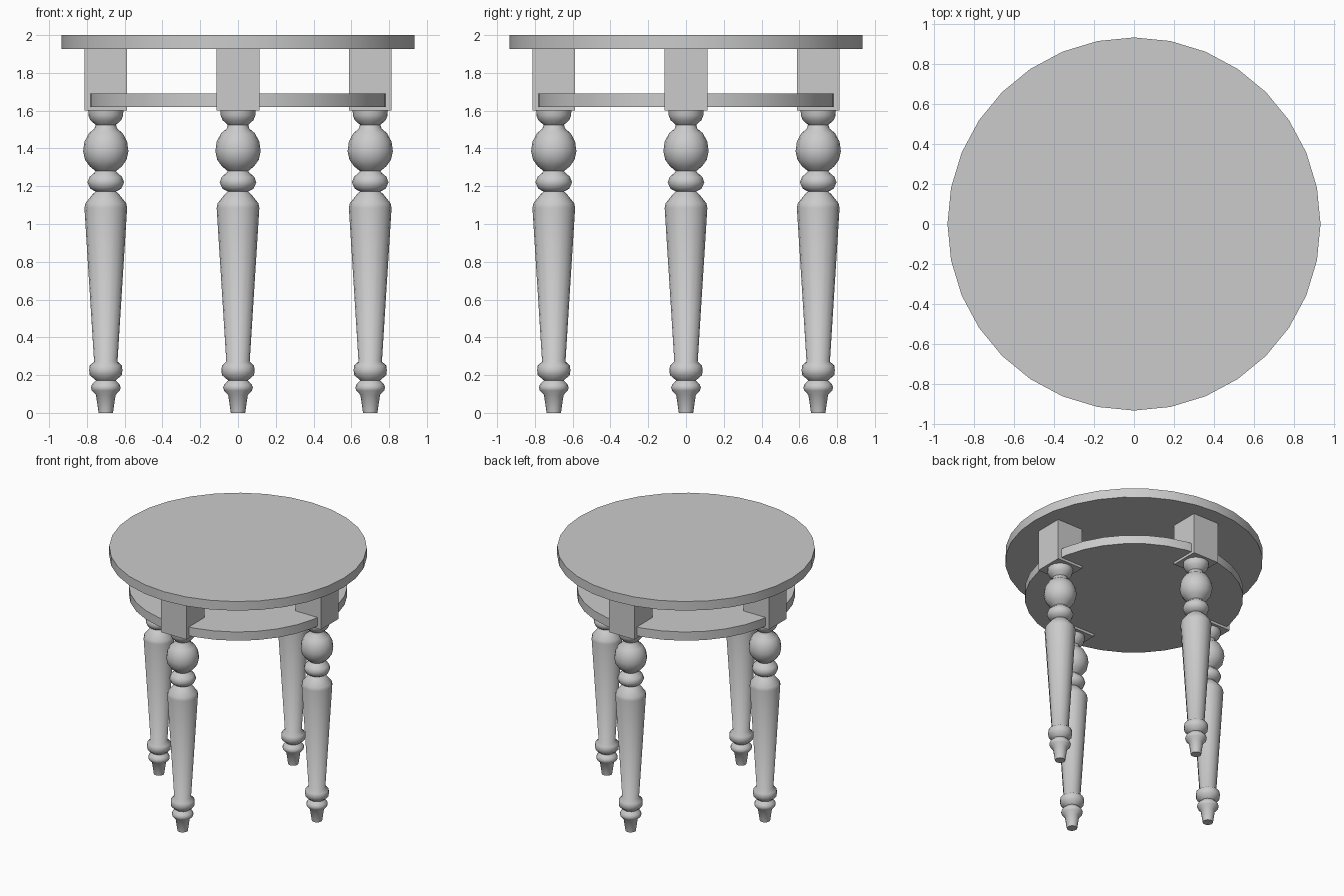
import bpy, bmesh, math

if "Cube" in bpy.data.objects:
    bpy.data.objects.remove(bpy.data.objects["Cube"])

# Turned leg profile: (radius, height)
PROFILE = [
    (0.038, 0.0), (0.052, 0.095), (0.074, 0.118), (0.079, 0.135), (0.072, 0.152),
    (0.052, 0.172), (0.085, 0.2), (0.088, 0.225), (0.085, 0.25), (0.062, 0.272),
    (0.113, 1.085), (0.108, 1.11), (0.072, 1.155), (0.054, 1.172), (0.082, 1.187),
    (0.097, 1.22), (0.086, 1.25), (0.062, 1.27), (0.054, 1.28), (0.085, 1.305),
    (0.11, 1.34), (0.12, 1.385), (0.113, 1.435), (0.09, 1.48), (0.06, 1.505),
    (0.054, 1.525), (0.082, 1.55), (0.092, 1.575), (0.093, 1.605)]


def smooth(obj, angle):
    bpy.ops.object.select_all(action='DESELECT')
    obj.select_set(True)
    bpy.context.view_layer.objects.active = obj
    bpy.ops.object.shade_smooth_by_angle(angle=math.radians(angle))


def disc(name, radius, z0, z1):
    bpy.ops.mesh.primitive_cylinder_add(vertices=32, radius=radius, depth=z1 - z0,
                                        location=(0, 0, (z0 + z1) / 2))
    obj = bpy.context.object
    obj.name = name
    smooth(obj, 40)


def turned_leg(name, x, y, sides=16):
    bm = bmesh.new()
    rings = [[bm.verts.new((r * math.cos(2 * math.pi * i / sides),
                            r * math.sin(2 * math.pi * i / sides), z))
              for i in range(sides)] for r, z in PROFILE]
    for a, b in zip(rings, rings[1:]):
        for i in range(sides):
            j = (i + 1) % sides
            bm.faces.new((a[i], a[j], b[j], b[i]))
    bm.faces.new(rings[0][::-1])
    bm.faces.new(rings[-1])
    mesh = bpy.data.meshes.new(name)
    bm.to_mesh(mesh)
    bm.free()
    obj = bpy.data.objects.new(name, mesh)
    obj.location = (x, y, 0)
    bpy.context.collection.objects.link(obj)
    smooth(obj, 60)


# Table top and lower shelf
disc("table_top", 0.935, 1.927, 2.0)
disc("lower_shelf", 0.793, 1.62, 1.69)

# Four legs, each with a square block between the shelf and the top
for side, x, y in (("front", 0, -0.7), ("back", 0, 0.7), ("left", -0.7, 0), ("right", 0.7, 0)):
    turned_leg(side + "_leg", x, y)
    bpy.ops.mesh.primitive_cube_add(size=1, location=(x, y, 1.7635))
    block = bpy.context.object
    block.name = side + "_leg_block"
    block.scale = (0.225, 0.225, 0.327)
